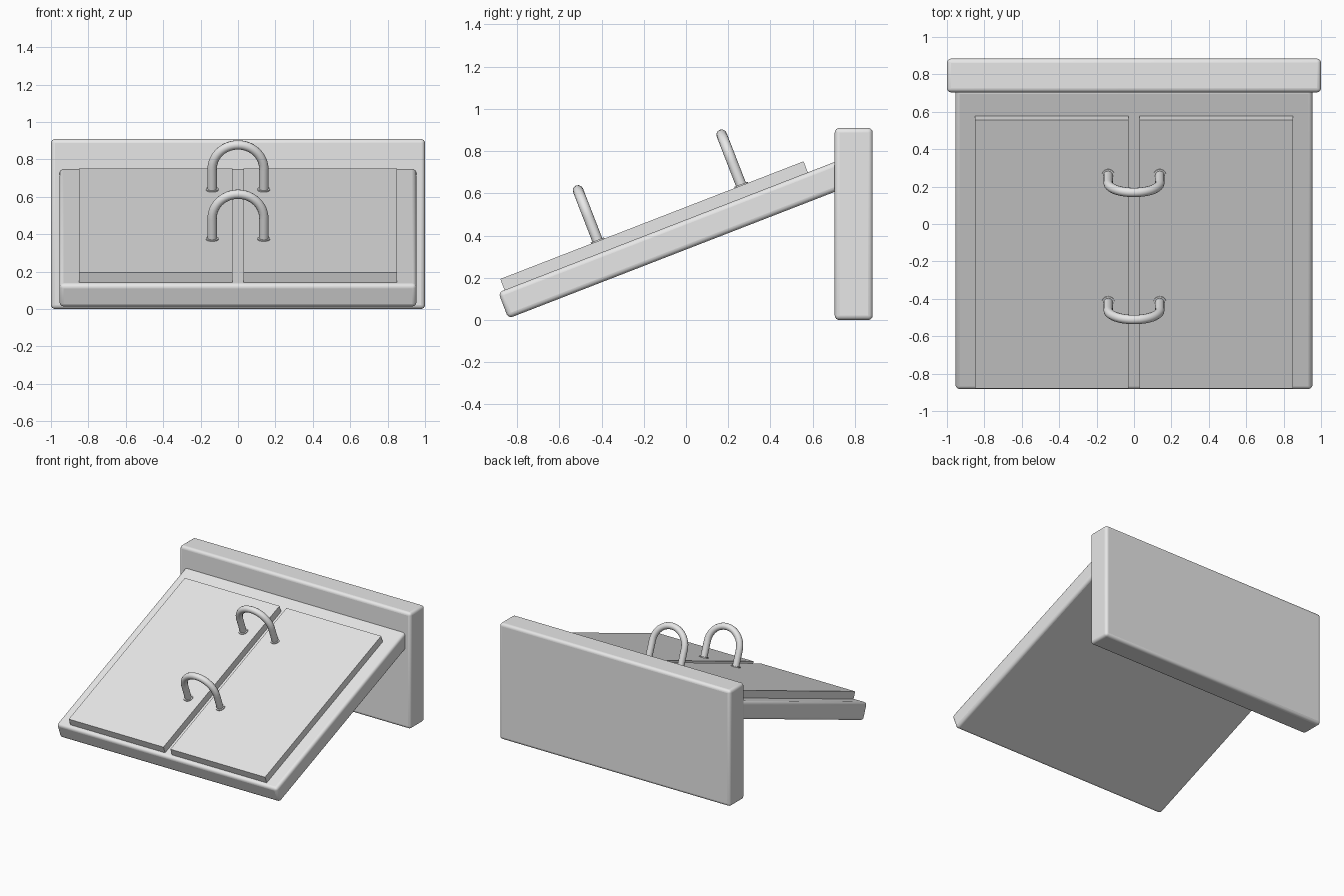
import bpy
import math
from mathutils import Matrix, Vector

cube = bpy.data.objects.get("Cube")
if cube:
    bpy.data.objects.remove(cube, do_unlink=True)

# Single plain grey
grey = bpy.data.materials.new("plain grey")
grey.use_nodes = True
grey.diffuse_color = (0.8, 0.8, 0.8, 1)
grey.node_tree.nodes["Principled BSDF"].inputs["Base Color"].default_value = (0.8, 0.8, 0.8, 1)

# Slope frame: origin on the frame board's top face, local y runs uphill, local z is its normal
SLOPE = Matrix.Translation((0, -0.859, 0.142)) @ Matrix.Rotation(math.radians(21.2), 4, 'X')
PANEL_T = 0.056


def finish(obj, name, frame):
    obj.name = name
    obj.data.materials.append(grey)
    obj.matrix_world = frame @ obj.matrix_basis
    return obj


def box(name, low, high, frame=Matrix(), bevel=0.0):
    low, high = Vector(low), Vector(high)
    bpy.ops.mesh.primitive_cube_add(size=1)
    obj = bpy.context.object
    obj.data.transform(Matrix.Translation((low + high) / 2) @ Matrix.Diagonal((high - low).to_4d()))
    if bevel:
        mod = obj.modifiers.new("rounded edges", 'BEVEL')
        mod.width = bevel
        mod.segments = 4
        bpy.ops.object.shade_smooth_by_angle(angle=math.radians(40))
    return finish(obj, name, frame)


def handle(name, s, radius=0.138, leg=0.12, tube=0.025):
    # Arched tube: two straight legs joined by a half circle
    arc = [(radius * math.cos(a), leg + radius * math.sin(a))
           for a in (math.pi * i / 24 for i in range(25))]
    path = [(radius, -0.02)] + arc + [(-radius, -0.02)]
    curve = bpy.data.curves.new(name, 'CURVE')
    curve.dimensions = '3D'
    curve.bevel_depth = tube
    curve.bevel_resolution = 4
    spline = curve.splines.new('POLY')
    spline.points.add(len(path) - 1)
    for point, (x, z) in zip(spline.points, path):
        point.co = (x, s, PANEL_T + z, 1)
    obj = bpy.data.objects.new(name, curve)
    bpy.context.collection.objects.link(obj)
    finish(obj, name, SLOPE)
    # Thin collar under each leg
    for side, x in (("left", radius), ("right", -radius)):
        bpy.ops.mesh.primitive_cylinder_add(vertices=24, radius=0.034, depth=0.008,
                                            location=(x, s, PANEL_T + 0.002))
        bpy.ops.object.shade_smooth_by_angle(angle=math.radians(40))
        finish(bpy.context.object, f"{name}_{side}_collar", SLOPE)


# Upright wall and sloping frame board
box("back_wall", (-1, 0.704, 0), (1, 0.884, 0.909), bevel=0.022)
box("door_frame", (-0.954, -0.032, -0.132), (0.954, 1.69, 0), SLOPE, bevel=0.022)

# Pair of sharp-edged doors with a gap between them
for side, a, b in (("left", 0.03, 0.85), ("right", -0.85, -0.03)):
    box(f"{side}_door", (a, 0, -0.01), (b, 1.54, PANEL_T), SLOPE)

# Handles bridging the doors
handle("lower_handle", 0.495)
handle("upper_handle", 1.224)
